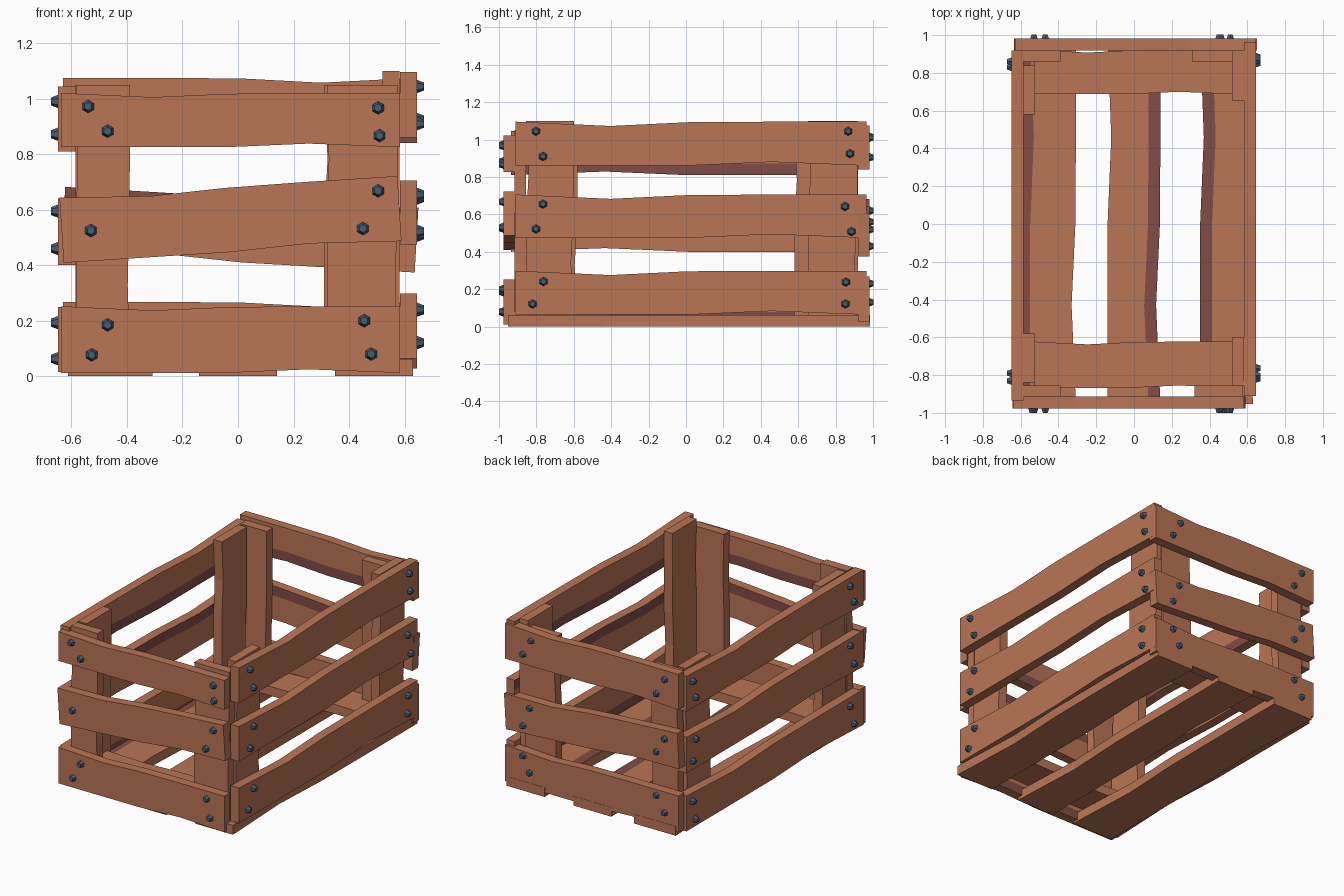
import bpy, bmesh, math
from mathutils import Vector

if "Cube" in bpy.data.objects:
    bpy.data.objects.remove(bpy.data.objects["Cube"])


def material(name, rgb):
    m = bpy.data.materials.new(name)
    m.diffuse_color = (*rgb, 1)
    m.use_nodes = True
    m.node_tree.nodes["Principled BSDF"].inputs["Base Color"].default_value = m.diffuse_color
    return m


WOOD = material("warm brown wood", (0.49, 0.178, 0.092))
DARK = material("dark reddish wood", (0.225, 0.072, 0.062))
STEEL = material("blue grey steel", (0.056, 0.113, 0.18))
X, Y, Z = Vector((1, 0, 0)), Vector((0, 1, 0)), Vector((0, 0, 1))
T = 0.062  # plank thickness


def finish(bm, name, *mats):
    me = bpy.data.meshes.new(name)
    bm.to_mesh(me)
    bm.free()
    for m in mats:
        me.materials.append(m)
    ob = bpy.data.objects.new(name, me)
    bpy.context.collection.objects.link(ob)


def board(name, c, u, v, n, length, width, strip=0, tilt=0.0, dent=0.023):
    """Uneven plank: u = length, v = width, n = outward thickness direction.
    strip = -1/+1 paints a dark strip along that edge of the inner face."""
    c = Vector(c)
    ca, sa = math.cos(tilt), math.sin(tilt)
    u, v = u * ca + v * sa, v * ca - u * sa
    bm = bmesh.new()
    rings = []
    for t, dhi, dlo in ((0, 0, 0), (.27, dent, 0), (.49, .003, 0), (.73, 0, dent * .85), (1, 0, 0)):
        lo, hi = -width / 2 + dlo, width / 2 - dhi
        split = hi - .063 if strip > 0 else lo + .063
        prof = [(lo, 1), (hi, 1), (hi, -1)] + ([(split, -1)] if strip else []) + [(lo, -1)]
        rings.append([bm.verts.new(c + u * (t - .5) * length + v * a + n * b * T / 2)
                      for a, b in prof])
    k = len(rings[0])
    for r, s in zip(rings, rings[1:]):
        for i in range(k):
            j = (i + 1) % k
            f = bm.faces.new((r[i], r[j], s[j], s[i]))
            if (strip > 0 and i == 2) or (strip < 0 and i == 3):
                f.material_index = 1
    bm.faces.new(rings[0])
    bm.faces.new(rings[-1])
    bmesh.ops.recalc_face_normals(bm, faces=bm.faces[:])
    finish(bm, name, WOOD, DARK)


def bolts(name, n, points):
    """Six-sided tapered bolt heads pointing along n."""
    bm = bmesh.new()
    q = n.to_track_quat('Z', 'Y').to_matrix().to_4x4()
    for p in points:
        m = q.copy()
        m.translation = Vector(p) + n * .010
        bmesh.ops.create_cone(bm, cap_ends=True, segments=6, radius1=.026,
                              radius2=.0145, depth=.03, matrix=m)
    finish(bm, name, STEEL)


# Wall slats: (row, mid height, width, dark strip, tilt)
FRONT = (("top", .923, .195, -1, 0), ("middle", .565, .235, 1, .064), ("bottom", .132, .24, -1, 0))
BACK = (("top", .958, .235, -1, 0), ("middle", .528, .235, 1, .058), ("bottom", .148, .24, -1, 0))
LEFT = (("top", .927, .235, -1, 0), ("middle", .52, .24, 1, 0), ("bottom", .132, .235, -1, 0))
RIGHT = (("top", .978, .235, -1, 0), ("middle", .59, .232, 1, 0), ("bottom", .181, .235, -1, 0))
for row, z, w, s, a in FRONT:
    board("front_slat_" + row, (-.027, -.945, z), X, Z, -Y, 1.22, w, s, a, .015)
for row, z, w, s, a in BACK:
    board("back_slat_" + row, (.007, .95, z), -X, Z, Y, 1.275, w, s, a, .018)
for row, z, w, s, a in LEFT:
    board("left_slat_" + row, (-.617, -.008, z), -Y, Z, -X, 1.855, w, s, a)
for row, z, w, s, a in RIGHT:
    board("right_slat_" + row, (.614, .027, z), Y, Z, X, 1.875, w, s, a)

# Floor slats and the two cross boards lying on them
for side, x, w, s in (("left", -.46, .305, -1), ("middle", 0, .28, 1), ("right", .49, .28, -1)):
    board("floor_slat_" + side, (x, .015, .031), Y, X, -Z, 1.935, w, s)
board("front_cross_board", (-.005, -.745, .094), X, Y, Z, 1.05, .245, dent=.015)
board("back_cross_board", (-.005, .805, .094), X, Y, Z, 1.05, .235, dent=.015)

# Corner posts: one along the short wall and one along the long wall per corner
board("front_left_post", (-.487, -.886, .555), Z, X, -Y, .99, .195, dent=.008)
board("front_right_post", (.448, -.886, .555), Z, X, -Y, .99, .255, dent=.008)
board("back_left_post", (-.487, .888, .555), Z, X, Y, .99, .195, dent=.008)
board("back_right_post", (.43, .888, .555), Z, X, Y, .99, .24, dent=.015)
for end, s in (("front", -1), ("back", 1)):
    board("left_" + end + "_post", (-.555, s * .71, .555), Z, Y, -X, .99, .26, dent=.015)
board("right_front_post", (.551, -.727, .58), Z, Y, X, 1.04, .255, dent=.015)
board("right_back_post", (.551, .785, .58), Z, Y, X, 1.04, .265, dent=.015)

# Bolt heads
bolts("front_bolts", -Y, [(x, -.975, z) for x, z in (
    (-.54, .972), (-.47, .883), (.505, .967), (.51, .867), (-.53, .525), (.45, .532),
    (.505, .668), (-.47, .185), (-.527, .077), (.455, .2), (.48, .08))])
bolts("back_bolts", Y, [(x, .977, z) for x, z in (
    (-.53, 1.015), (-.47, .905), (.45, 1.01), (.51, .905), (-.53, .62), (-.47, .52),
    (.46, .56), (.51, .43), (-.47, .23), (-.53, .13), (.51, .23), (.46, .13))])
bolts("right_bolts", X, [(.645, y, z) for y, z in (
    (-.802, 1.044), (-.765, .91), (.867, 1.044), (.877, .925), (-.765, .655), (-.802, .522),
    (.85, .642), (.885, .508), (-.762, .241), (-.82, .121), (.855, .238), (.852, .121))])
bolts("left_bolts", -X, [(-.648, y, z) for y, z in (
    (-.79, .99), (-.83, .872), (.86, .99), (.83, .872), (-.79, .595), (-.83, .46),
    (.83, .595), (.86, .46), (-.79, .193), (-.83, .063), (.86, .193), (.83, .063))])
